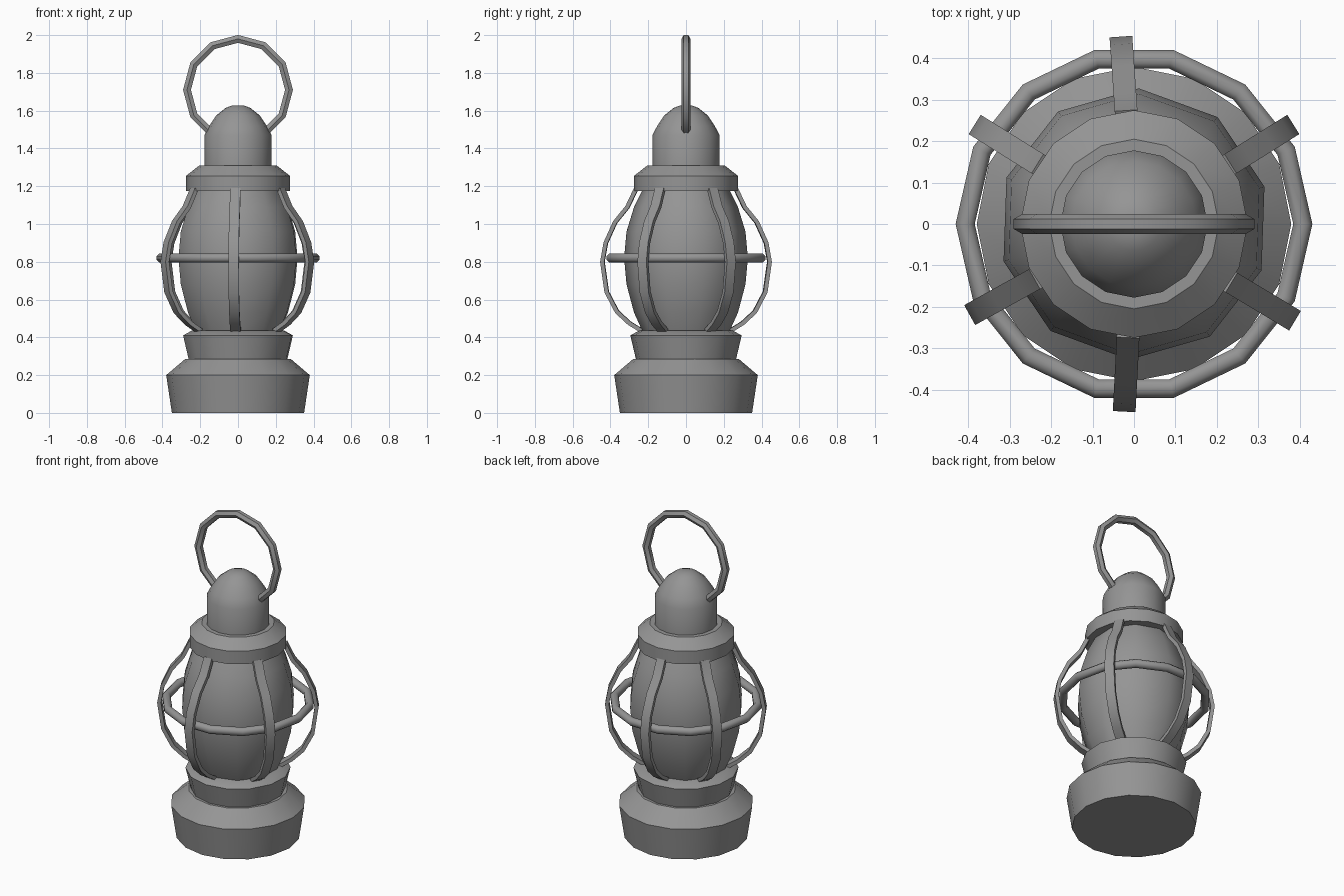
import bpy, bmesh, math
from mathutils import Matrix, Vector

cube = bpy.data.objects.get("Cube")
if cube:
    bpy.data.objects.remove(cube, do_unlink=True)

metal = bpy.data.materials.new("dull grey metal")
metal.use_nodes = True
grey = (0.3, 0.3, 0.3, 1)
metal.diffuse_color = grey
metal.node_tree.nodes["Principled BSDF"].inputs["Base Color"].default_value = grey


def finish(name, bm, angle):
    """Turn a bmesh into a smooth-shaded object that keeps its sharp edges."""
    bmesh.ops.recalc_face_normals(bm, faces=bm.faces)
    mesh = bpy.data.meshes.new(name)
    bm.to_mesh(mesh)
    bm.free()
    mesh.materials.append(metal)
    obj = bpy.data.objects.new(name, mesh)
    bpy.context.collection.objects.link(obj)
    bpy.ops.object.select_all(action='DESELECT')
    obj.select_set(True)
    bpy.context.view_layer.objects.active = obj
    bpy.ops.object.shade_smooth_by_angle(angle=math.radians(angle))
    return obj


def skin(bm, rings, loop=False):
    """Join consecutive closed rings of points; cap the ends unless looped."""
    rings = [[bm.verts.new(p) for p in ring] for ring in rings]
    n = len(rings[0])
    pairs = list(zip(rings, rings[1:] + rings[:1])) if loop else list(zip(rings, rings[1:]))
    for a, b in pairs:
        for i in range(n):
            j = (i + 1) % n
            bm.faces.new((a[i], a[j], b[j], b[i]))
    if not loop:
        bm.faces.new(rings[0])
        bm.faces.new(rings[-1])


def circle(r, z, sides, phase):
    turn = [math.radians(phase) + math.tau * i / sides for i in range(sides)]
    return [(r * math.cos(t), r * math.sin(t), z) for t in turn]


def lathe(name, profile, sides, phase=0, angle=32):
    bm = bmesh.new()
    skin(bm, [circle(r, z, sides, phase) for r, z in profile])
    return finish(name, bm, angle)


def torus(name, major, minor, sides, tube_sides, phase, matrix):
    bm = bmesh.new()
    rings = []
    for t in range(tube_sides):
        a = math.tau * (t + 0.5) / tube_sides
        rings.append(circle(major + minor * math.cos(a), minor * math.sin(a), sides, phase))
    skin(bm, rings, loop=True)
    bm.transform(matrix)
    return finish(name, bm, 50)


# Stepped foot and the flared cup above it
lathe("base", [(0.35, 0), (0.38, 0.2), (0.28, 0.285)], 16)
lathe("cup", [(0.262, 0.27), (0.295, 0.41), (0.25, 0.435)], 14, 10)

# Rounded lamp body
lathe("lamp_body", [(0.225, 0.42), (0.275, 0.53), (0.315, 0.68), (0.328, 0.82),
                    (0.315, 0.96), (0.275, 1.09), (0.225, 1.19)], 10, 16, 40)

# Collar and domed cap
lathe("collar", [(0.275, 1.175), (0.275, 1.255), (0.205, 1.31)], 16)
lathe("cap", [(0.178, 1.29), (0.178, 1.47), (0.152, 1.52), (0.115, 1.575),
              (0.065, 1.615), (0.03, 1.628)], 16, 0, 45)

# Cage ribs: flat strips bowed outward
bow = [(0.235, 0.435), (0.3, 0.475), (0.365, 0.535), (0.42, 0.64), (0.443, 0.8),
       (0.425, 0.9), (0.375, 1.01), (0.31, 1.09), (0.265, 1.185)]
width, thick = 0.055, 0.022
for number, heading in enumerate((267, 329, 32, 94, 148, 209)):
    points = [Vector(p) for p in bow]
    rings = []
    for i, p in enumerate(points):
        along = (points[min(i + 1, len(points) - 1)] - points[max(i - 1, 0)]).normalized()
        out = Vector((along.y, -along.x)) * thick / 2
        a, b = p + out, p - out
        rings.append([(a.x, -width / 2, a.y), (a.x, width / 2, a.y),
                      (b.x, width / 2, b.y), (b.x, -width / 2, b.y)])
    bm = bmesh.new()
    skin(bm, rings)
    bm.transform(Matrix.Rotation(math.radians(heading), 4, 'Z'))
    finish(f"cage_rib_{number + 1}", bm, 35)

# Hoop round the cage
torus("cage_hoop", 0.408, 0.025, 14, 8, 0, Matrix.Translation((0, 0, 0.82)))

# Upright carrying ring that sinks into the cap
torus("handle_ring", 0.27, 0.024, 12, 6, 0,
      Matrix.Translation((0, 0, 1.71)) @ Matrix.Rotation(math.pi / 2, 4, 'X'))
